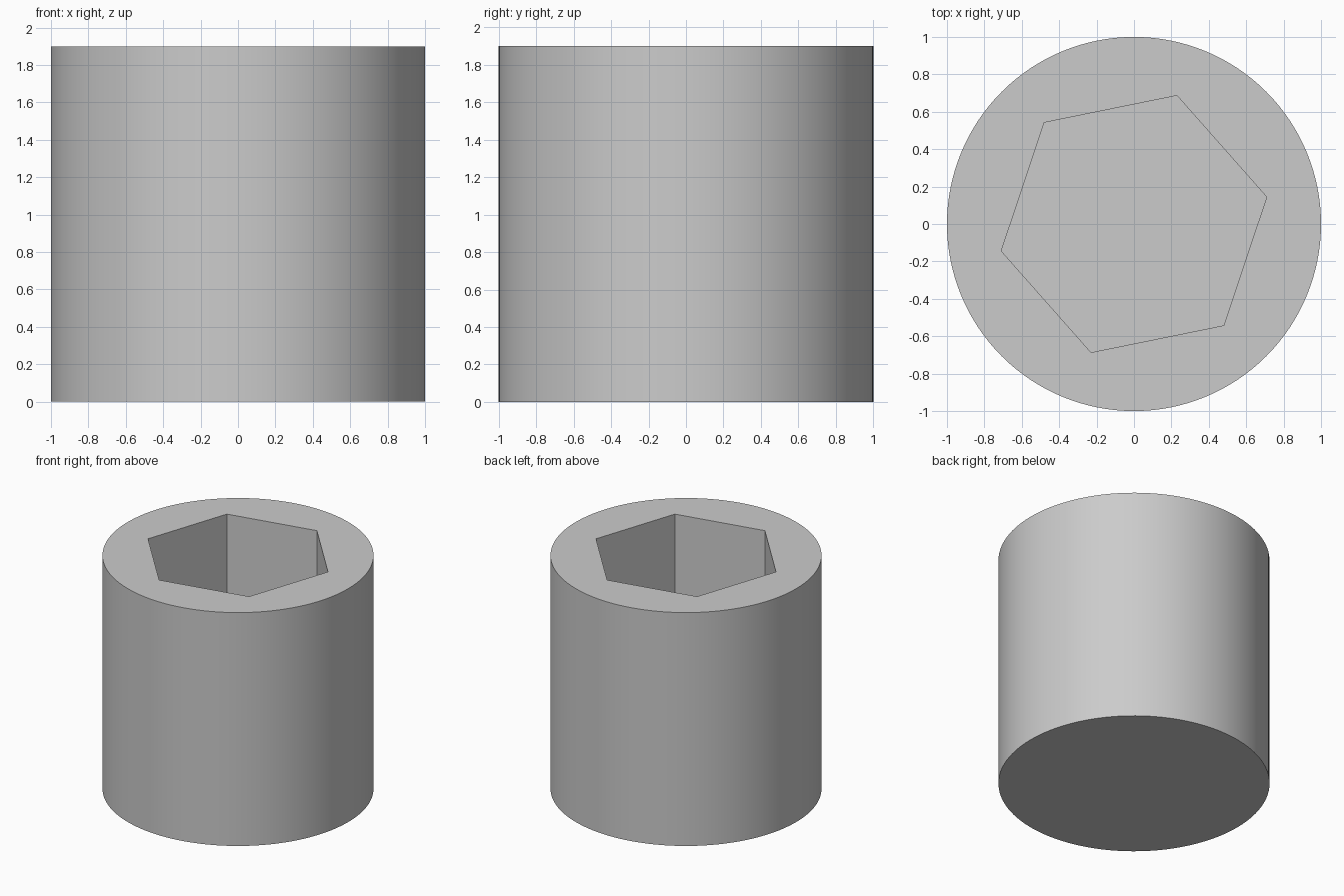
import bpy
import math

RADIUS, HEIGHT = 1.0, 1.9
SOCKET_RADIUS, SOCKET_DEPTH = 0.724, 1.4
SOCKET_TURN = math.radians(11.5)

cube = bpy.data.objects.get("Cube")
if cube:
    bpy.data.objects.remove(cube, do_unlink=True)

# Plain grey material
grey = bpy.data.materials.new("plain grey")
grey.use_nodes = True
colour = (0.6, 0.6, 0.6, 1)
grey.diffuse_color = colour
grey.node_tree.nodes["Principled BSDF"].inputs["Base Color"].default_value = colour


def prism(name, sides, radius, bottom, top, first_corner=0.0):
    """Upright prism with one corner at the given angle from +x."""
    bpy.ops.mesh.primitive_cylinder_add(
        vertices=sides, radius=radius, depth=top - bottom,
        location=(0, 0, (bottom + top) / 2))
    obj = bpy.context.object
    obj.name = name
    # The primitive starts its first corner on +y
    obj.rotation_euler.z = first_corner - math.pi / 2
    bpy.ops.object.transform_apply(location=True, rotation=True, scale=True)
    obj.data.materials.append(grey)
    return obj


# Round body and the six-sided blind socket cut into its top
body = prism("socket_body", 128, RADIUS, 0, HEIGHT)
cutter = prism("socket_cutter", 6, SOCKET_RADIUS,
               HEIGHT - SOCKET_DEPTH, HEIGHT + 0.2, SOCKET_TURN)
cutter.hide_render = True

cut = body.modifiers.new("hex socket", 'BOOLEAN')
cut.operation = 'DIFFERENCE'
cut.solver = 'EXACT'
cut.object = cutter

bpy.ops.object.select_all(action='DESELECT')
body.select_set(True)
bpy.context.view_layer.objects.active = body
bpy.ops.object.modifier_apply(modifier=cut.name)
bpy.data.objects.remove(cutter, do_unlink=True)

# Smooth round wall, crisp rims and socket corners
bpy.ops.object.shade_smooth_by_angle(angle=math.radians(30))
